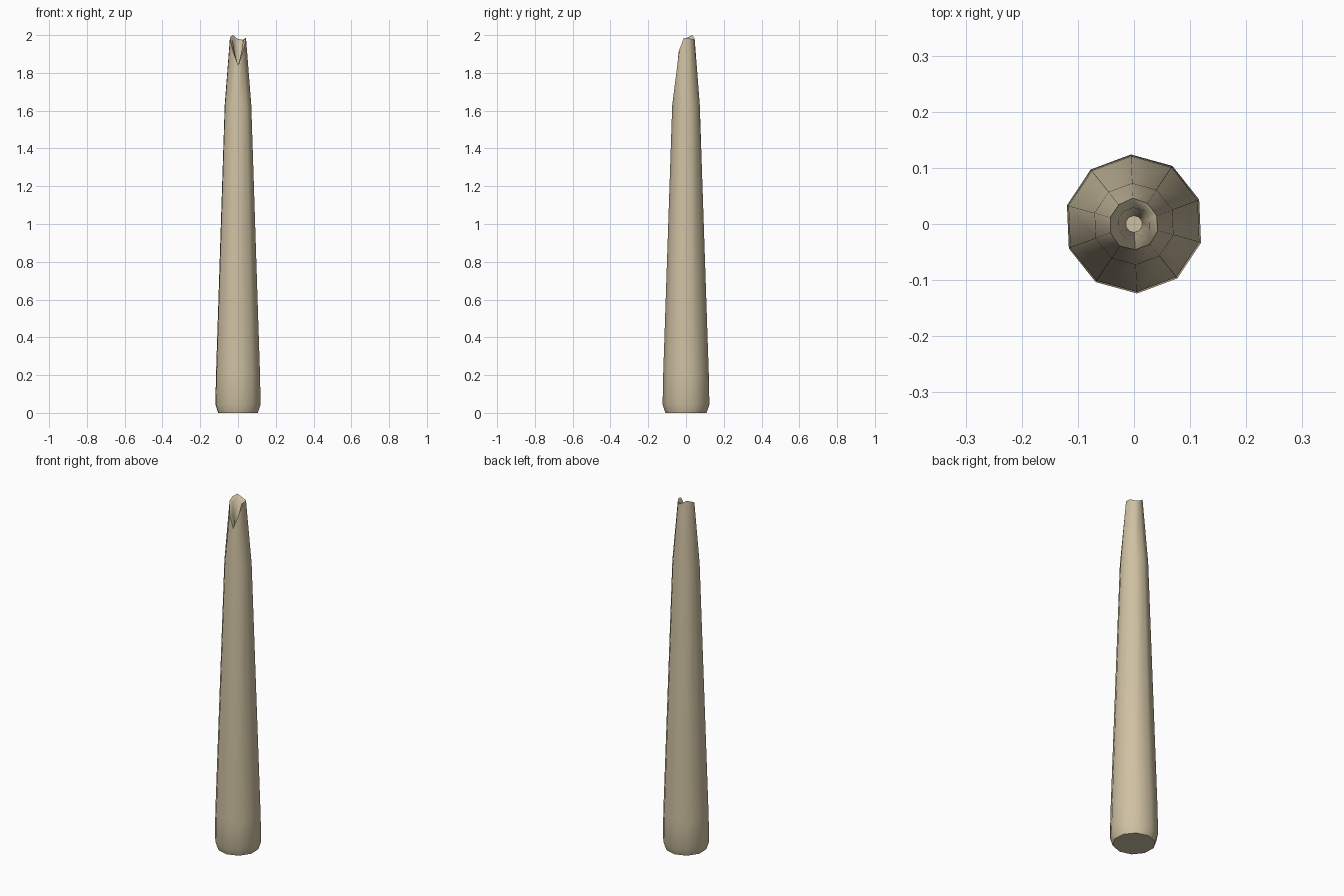
import bpy, bmesh, math

if "Cube" in bpy.data.objects:
    bpy.data.objects.remove(bpy.data.objects["Cube"])

SIDES = 10
START = math.radians(-87.5)   # first corner faces the front

mat = bpy.data.materials.new("pale_tan_wood")
mat.diffuse_color = (0.62, 0.53, 0.36, 1)
mat.use_nodes = True
mat.node_tree.nodes["Principled BSDF"].inputs["Base Color"].default_value = mat.diffuse_color

bm = bmesh.new()


def ring(radii, heights):
    verts = []
    for i in range(SIDES):
        a = START + i * math.tau / SIDES
        r = radii[i] if isinstance(radii, list) else radii
        z = heights[i] if isinstance(heights, list) else heights
        verts.append(bm.verts.new((r * math.cos(a), r * math.sin(a), z)))
    return verts


def bridge(a, b):
    for i in range(SIDES):
        j = (i + 1) % SIDES
        bm.faces.new((a[i], a[j], b[j], b[i]))


# tapered shaft, then a ragged rim that is split low at the front
rim_z = [1.84, 1.92, 1.985, 1.985, 1.975, 1.98, 2.0, 1.99, 1.975, 1.91]
rim_r = [0.046, 0.046, 0.044, 0.043, 0.044, 0.046, 0.044, 0.044, 0.045, 0.047]
rings = [
    ring(0.109, 0.0),
    ring(0.124, 0.045),
    ring(0.121, 0.2),
    ring(0.073, 1.63),
    ring(rim_r, rim_z),
    # inner lip and shallow hollow
    ring(0.029, [z - 0.012 for z in rim_z]),
    ring(0.015, 1.84),
]
for a, b in zip(rings, rings[1:]):
    bridge(a, b)
bm.faces.new(rings[0][::-1])
bm.faces.new(rings[-1])
bmesh.ops.recalc_face_normals(bm, faces=bm.faces[:])

mesh = bpy.data.meshes.new("broken_post")
bm.to_mesh(mesh)
bm.free()
mesh.materials.append(mat)
post = bpy.data.objects.new("broken_post", mesh)
bpy.context.collection.objects.link(post)
bpy.context.view_layer.objects.active = post
post.select_set(True)
bpy.ops.object.shade_smooth_by_angle(angle=math.radians(50))
